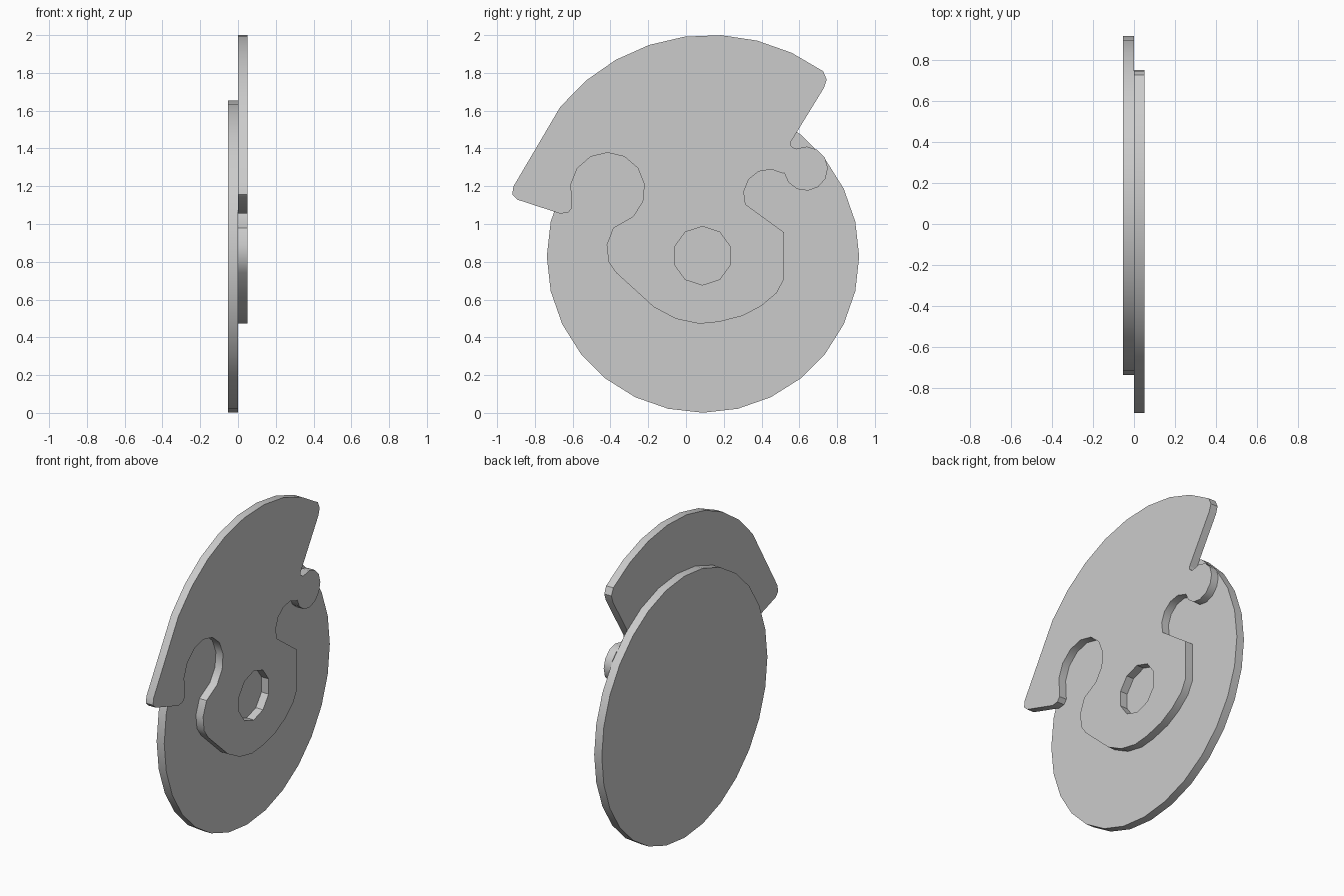
import bpy, bmesh
from math import cos, sin, radians
from mathutils import Vector

default_cube = bpy.data.objects.get("Cube")
if default_cube:
    bpy.data.objects.remove(default_cube, do_unlink=True)

# Single neutral colour
grey = bpy.data.materials.new("light_grey")
grey.use_nodes = True
colour = (0.6, 0.6, 0.6, 1)
grey.diffuse_color = colour
grey.node_tree.nodes["Principled BSDF"].inputs["Base Color"].default_value = colour


def arc(centre_y, centre_z, radius, start, end, steps):
    """Points (y, z) along an arc, angles in degrees, both ends included."""
    angles = [radians(start + (end - start) * i / steps) for i in range(steps + 1)]
    return [(centre_y + radius * cos(a), centre_z + radius * sin(a)) for a in angles]


def ring(centre_y, centre_z, radius, sides, start=0):
    return arc(centre_y, centre_z, radius, start, start + 360, sides)[:-1]


def flat_part(name, loops, x_start, thickness):
    """Fill closed outlines in the y-z plane and extrude them along x."""
    bm = bmesh.new()
    edges = []
    for loop in loops:
        verts = [bm.verts.new((x_start, y, z)) for y, z in loop]
        edges += [bm.edges.new((a, b)) for a, b in zip(verts, verts[1:] + verts[:1])]
    bmesh.ops.triangle_fill(bm, edges=edges, use_beauty=True, normal=Vector((1, 0, 0)))
    extruded = bmesh.ops.extrude_face_region(bm, geom=bm.faces[:], use_keep_orig=True)
    moved = [g for g in extruded["geom"] if isinstance(g, bmesh.types.BMVert)]
    bmesh.ops.translate(bm, verts=moved, vec=(thickness, 0, 0))
    bmesh.ops.recalc_face_normals(bm, faces=bm.faces[:])
    mesh = bpy.data.meshes.new(name)
    bm.to_mesh(mesh)
    bm.free()
    mesh.materials.append(grey)
    part = bpy.data.objects.new(name, mesh)
    bpy.context.collection.objects.link(part)
    bpy.ops.object.select_all(action="DESELECT")
    part.select_set(True)
    bpy.context.view_layer.objects.active = part
    bpy.ops.object.shade_smooth_by_angle(angle=radians(30))
    return part


# Round backing disc
flat_part("backing_disc", [ring(0.09, 0.828, 0.827, 28)], -0.053, 0.053)

# Cam plate outline, clockwise from the left end of the crown
crown = arc(0.13, 0.98, 1.021, 141.2, 54.3, 8)
right_tip = [(0.745, 1.765), (0.73, 1.72), (0.555, 1.435), (0.555, 1.415), (0.57, 1.402)]
knob = arc(0.634, 1.293, 0.117, 116, -170, 10)
right_notch = arc(0.44, 1.155, 0.135, 56, 202, 5)
bowl = [(0.52, 0.955), (0.52, 0.71), (0.48, 0.635), (0.4, 0.567), (0.3, 0.514),
        (0.175, 0.482), (0.07, 0.472), (-0.053, 0.498), (-0.17, 0.56),
        (-0.37, 0.742), (-0.41, 0.8), (-0.42, 0.89), (-0.385, 0.98), (-0.28, 1.04)]
left_notch = arc(-0.415, 1.182, 0.196, -18.7, 172, 7)
left_tip = [(-0.603, 1.086), (-0.624, 1.06), (-0.666, 1.055), (-0.893, 1.129),
            (-0.92, 1.155), (-0.914, 1.198)]
outline = crown + right_tip + knob + right_notch + bowl + left_notch + left_tip

# Cam plate with its centre hole
centre_hole = ring(0.087, 0.832, 0.155, 10, start=90)
flat_part("cam_plate", [outline, centre_hole], 0, 0.05)
